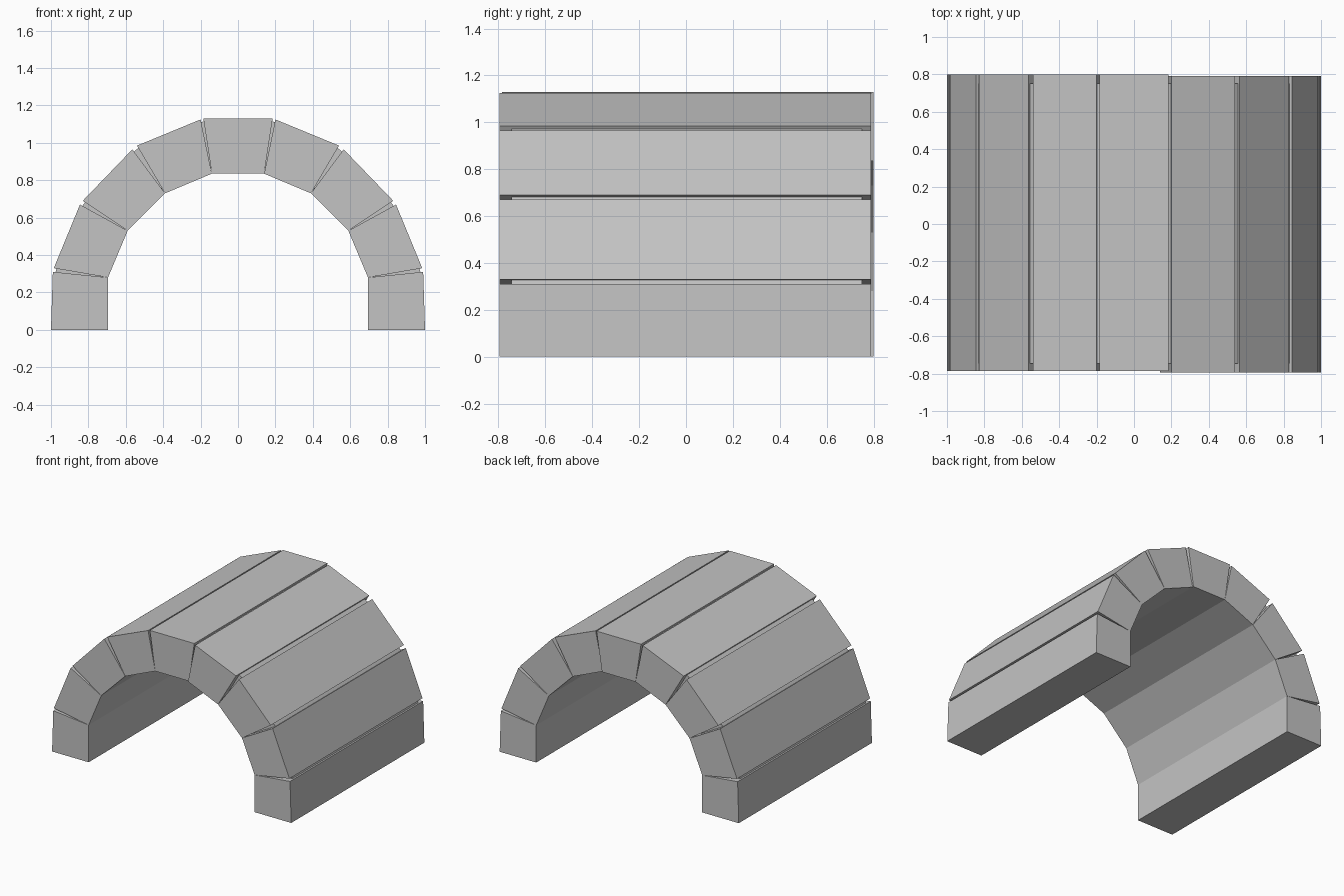
import bpy
import bmesh
from mathutils import Vector

cube = bpy.data.objects.get("Cube")
if cube:
    bpy.data.objects.remove(cube, do_unlink=True)

GREY = (0.55, 0.55, 0.55, 1)
stone = bpy.data.materials.new("stone grey")
stone.use_nodes = True
stone.diffuse_color = GREY
stone.node_tree.nodes["Principled BSDF"].inputs["Base Color"].default_value = GREY


def prism(name, profile, y0, y1):
    """Extrude an (x, z) outline along y."""
    bm = bmesh.new()
    face = bm.faces.new([bm.verts.new((x, y0, z)) for x, z in profile])
    ext = bmesh.ops.extrude_face_region(bm, geom=[face])
    moved = [v for v in ext["geom"] if isinstance(v, bmesh.types.BMVert)]
    bmesh.ops.translate(bm, verts=moved, vec=(0, y1 - y0, 0))
    bmesh.ops.recalc_face_normals(bm, faces=bm.faces)
    mesh = bpy.data.meshes.new(name)
    bm.to_mesh(mesh)
    bm.free()
    mesh.materials.append(stone)
    obj = bpy.data.objects.new(name, mesh)
    bpy.context.collection.objects.link(obj)


# Inner joints from the foot to the crown, and the outer edge of each stone
inner = [(0.695, 0), (0.695, 0.28), (0.59, 0.53), (0.39, 0.73), (0.14, 0.835)]
outer = [
    ((1.0, 0), (0.99, 0.31)),
    ((0.985, 0.33), (0.845, 0.67)),
    ((0.83, 0.69), (0.565, 0.965)),
    ((0.54, 0.985), (0.2, 1.125)),
]
crown_x, crown_z = 0.185, 1.13
names = ["foot_stone", "lower_stone", "middle_stone", "upper_stone"]

# The two halves are shifted slightly along the tunnel
for side, sign, y0, y1 in (("left", 1, -0.795, 0.79), ("right", -1, -0.785, 0.8)):
    def flip(points):
        return [(sign * x, z) for x, z in points]

    # Wedge stones
    for i, name in enumerate(names):
        low, high = outer[i]
        prism(f"{side}_{name}", flip([inner[i], low, high, inner[i + 1]]), y0, y1)

        # Recessed mortar filling the joint above this stone
        after = outer[i + 1][0] if i < 3 else (crown_x, crown_z)
        root = Vector(inner[i + 1])
        a = root.lerp(Vector(high), 0.95)
        b = root.lerp(Vector(after), 0.95)
        spread = (b - a) * 0.4
        wedge = [root.lerp(a, 0.05), a - spread, b + spread]
        prism(f"{side}_{name}_mortar", flip(wedge), -0.745, 0.75)

# Crown stone
bottom_x, bottom_z = inner[-1]
prism("crown_stone", [(-bottom_x, bottom_z), (bottom_x, bottom_z),
                      (crown_x, crown_z), (-crown_x, crown_z)], -0.785, 0.8)
